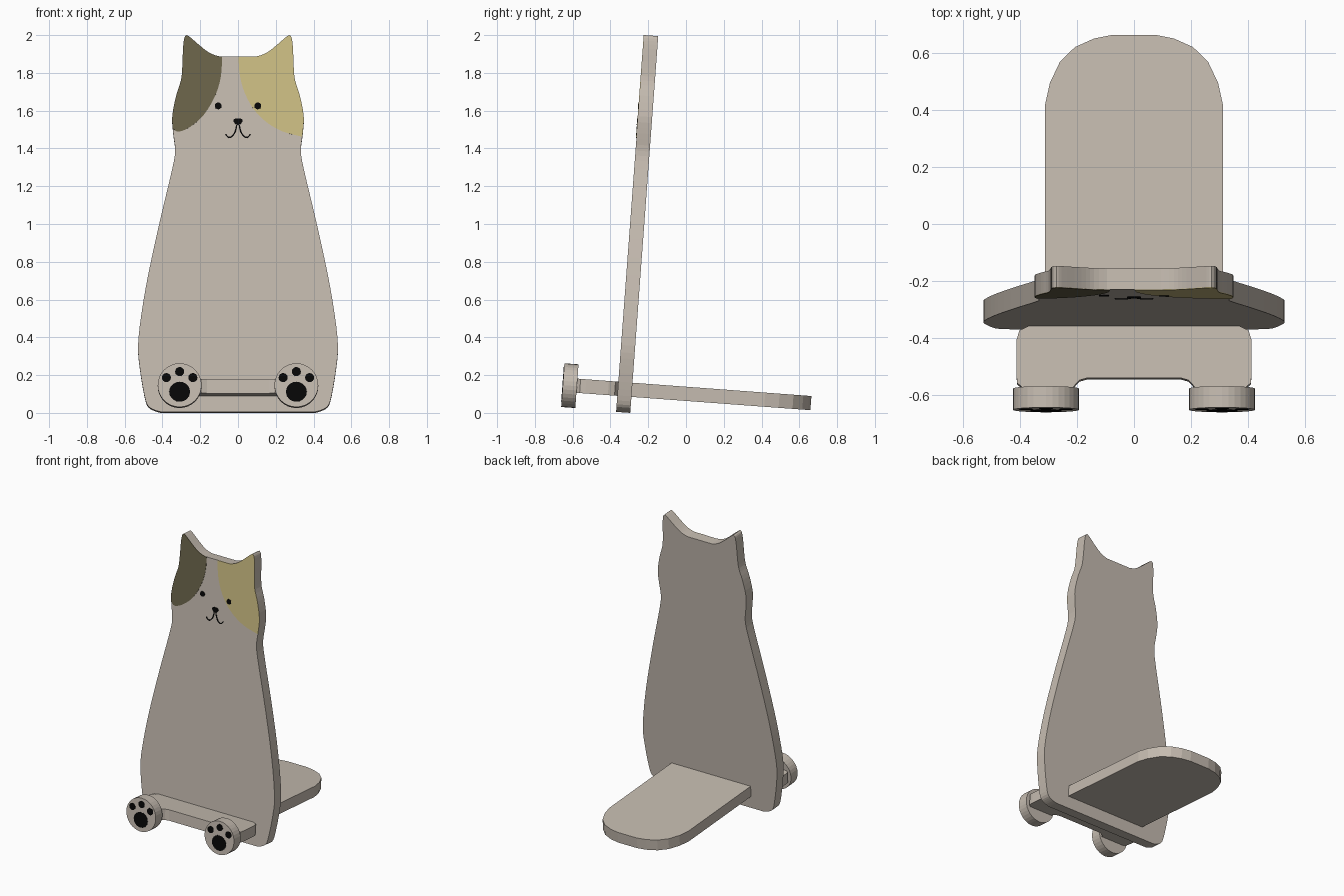
import bpy, bmesh, math
from mathutils import Matrix, Vector

if "Cube" in bpy.data.objects:
    bpy.data.objects.remove(bpy.data.objects["Cube"])

# Whole chair leans back slightly
TILT = Matrix.Translation((0, -0.37, 0.0056)) @ Matrix.Rotation(math.radians(-4.25), 4, 'X')


def material(name, rgb):
    m = bpy.data.materials.new(name)
    m.diffuse_color = (*rgb, 1)
    m.use_nodes = True
    m.node_tree.nodes["Principled BSDF"].inputs["Base Color"].default_value = m.diffuse_color
    return m


BEIGE = material("warm_beige", (0.56, 0.50, 0.435))
OLIVE = material("dark_olive", (0.147, 0.127, 0.069))
TAN = material("straw_yellow", (0.61, 0.515, 0.23))
BLACK = material("black", (0.002, 0.002, 0.002))


def prism(name, pts, d0, d1, mat, upright=True):
    """Extrude a 2D outline: upright along y, otherwise along z."""
    bm = bmesh.new()

    def place(p, d):
        return TILT @ Vector((p[0], d, p[1]) if upright else (p[0], p[1], d))
    a = [bm.verts.new(place(p, d0)) for p in pts]
    b = [bm.verts.new(place(p, d1)) for p in pts]
    bm.faces.new(a)
    bm.faces.new(b[::-1])
    n = len(pts)
    for i in range(n):
        j = (i + 1) % n
        bm.faces.new((a[i], b[i], b[j], a[j]))
    bmesh.ops.recalc_face_normals(bm, faces=bm.faces)
    me = bpy.data.meshes.new(name)
    bm.to_mesh(me)
    bm.free()
    me.materials.append(mat)
    ob = bpy.data.objects.new(name, me)
    bpy.context.collection.objects.link(ob)
    return ob


def mirrored(half):
    return half + [(-x, y) for x, y in reversed(half) if x > 1e-6]


def smooth(pts, steps=3):
    """Catmull-Rom curve through open points."""
    v = [Vector(p) for p in pts]
    v = [v[0]] + v + [v[-1]]
    out = []
    for i in range(1, len(v) - 2):
        p0, p1, p2, p3 = v[i - 1:i + 3]
        for s in range(steps):
            t = s / steps
            q = 0.5 * (2 * p1 + (p2 - p0) * t + (2 * p0 - 5 * p1 + 4 * p2 - p3) * t * t
                       + (3 * p1 - p0 - 3 * p2 + p3) * t ** 3)
            out.append((q.x, q.y))
    return out + [tuple(pts[-1])]


def ellipse(cx, cz, rx, rz, n):
    return [(cx + rx * math.cos(2 * math.pi * i / n), cz + rz * math.sin(2 * math.pi * i / n))
            for i in range(n)]


def ribbon(pts, w):
    """Thin outline following a path."""
    left, right = [], []
    for i, p in enumerate(pts):
        a, b = Vector(pts[max(i - 1, 0)]), Vector(pts[min(i + 1, len(pts) - 1)])
        t = (b - a).normalized()
        left.append((p[0] - t.y * w / 2, p[1] + t.x * w / 2))
        right.append((p[0] + t.y * w / 2, p[1] - t.x * w / 2))
    return left + right[::-1]


# Back board: flank from the base up to the ear tip, then the inner ear
flank = smooth([(0.41, 0), (0.45, 0.013), (0.482, 0.04), (0.502, 0.12), (0.522, 0.25), (0.529, 0.355),
                (0.512, 0.515), (0.475, 0.73), (0.412, 1.02), (0.348, 1.29), (0.333, 1.387),
                (0.343, 1.48), (0.348, 1.57), (0.327, 1.68), (0.302, 1.76), (0.295, 1.83),
                (0.291, 1.93), (0.284, 1.985), (0.272, 2.0)])
inner_ear = smooth([(0.272, 2.0), (0.255, 1.99), (0.185, 1.93), (0.14, 1.9), (0.095, 1.886)])
outline = flank + inner_ear[1:]
prism("back_board", mirrored(outline), 0, 0.075, BEIGE)

# Coloured fur patches on the head
def patch(name, side, z_low, curve, mat):
    rim = [(side * x, z) for x, z in outline if z > z_low]
    prism(name, rim + smooth(curve), -0.002, 0.001, mat)


patch("dark_patch", -1, 1.51, [(-0.085, 1.886), (-0.09, 1.784), (-0.12, 1.68), (-0.18, 1.578),
                               (-0.253, 1.513), (-0.315, 1.487), (-0.346, 1.505)], OLIVE)
patch("light_patch", 1, 1.465, [(0.002, 1.886), (0.01, 1.784), (0.037, 1.69), (0.085, 1.604),
                                (0.153, 1.536), (0.237, 1.488), (0.341, 1.46)], TAN)

# Face details
mouth = smooth([(0.007, 1.522), (0.012, 1.497), (0.022, 1.474), (0.036, 1.459),
                (0.053, 1.459), (0.066, 1.475)])
for s, side in ((-1, "left"), (1, "right")):
    prism(side + "_eye", ellipse(s * 0.105, 1.624, 0.018, 0.018, 16), -0.004, 0.001, BLACK)
    prism(side + "_mouth", ribbon([(s * x, z) for x, z in mouth], 0.007), -0.003, 0.001, BLACK)
prism("nose", mirrored([(0, 1.522), (0.014, 1.527), (0.025, 1.542), (0.022, 1.552), (0.012, 1.557),
                        (0, 1.557)]), -0.004, 0.001, BLACK)

# Seat plank: wide notched front, narrow rounded rear passing through the board
seat = [(0, -0.183), (0.165, -0.183), (0.19, -0.19), (0.205, -0.205), (0.215, -0.218),
        (0.39, -0.218), (0.41, -0.2), (0.413, -0.17), (0.413, -0.05), (0.402, -0.015), (0.37, 0),
        (0.312, 0), (0.312, 0.78), (0.295, 0.856), (0.26, 0.93), (0.207, 0.982), (0.14, 1.012),
        (0.075, 1.025), (0, 1.025)]
prism("seat_plank", mirrored(seat), 0.085, 0.16, BEIGE, upright=False)

# Paws with pads
for s, side in ((-1, "left"), (1, "right")):
    cx, cz = s * 0.309, 0.12
    prism(side + "_paw", ellipse(cx, cz, 0.116, 0.116, 32), -0.292, -0.217, BEIGE)
    prism(side + "_paw_pad", ellipse(cx, cz - 0.035, 0.055, 0.053, 20), -0.294, -0.291, BLACK)
    for k, (dx, dz) in enumerate(((-0.07, 0.04), (0, 0.072), (0.07, 0.04))):
        prism(f"{side}_toe_pad_{k + 1}", ellipse(cx + dx, cz + dz, 0.024, 0.024, 16),
              -0.294, -0.291, BLACK)
